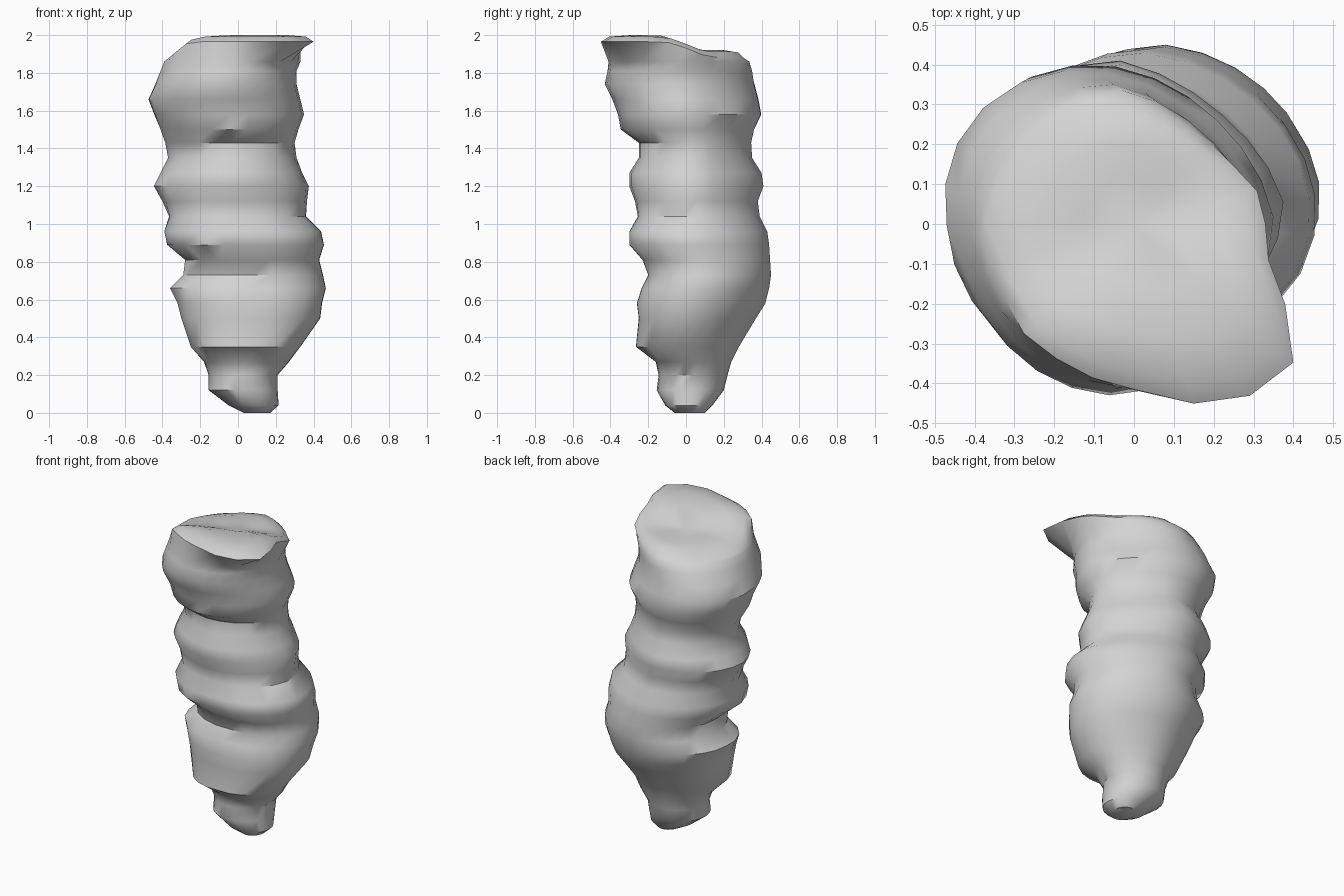
import bpy, bmesh, math

SEG = 24

# Body rings: height, left, right, front, back
RINGS = [
    (0.00, 0.03, 0.17, -0.06, 0.10),
    (0.04, -0.05, 0.215, -0.11, 0.14),
    (0.12, -0.155, 0.21, -0.155, 0.20),
    (0.20, -0.155, 0.21, -0.145, 0.22),
    (0.27, -0.18, 0.27, -0.16, 0.24),
    (0.35, -0.25, 0.33, -0.265, 0.28),
    (0.50, -0.30, 0.435, -0.25, 0.37),
    (0.58, -0.32, 0.445, -0.26, 0.42),
    (0.66, -0.36, 0.465, -0.235, 0.44),
    (0.73, -0.29, 0.45, -0.20, 0.45),
    (0.81, -0.28, 0.43, -0.23, 0.445),
    (0.89, -0.375, 0.455, -0.30, 0.44),
    (0.96, -0.39, 0.44, -0.30, 0.43),
    (1.04, -0.365, 0.36, -0.255, 0.39),
    (1.12, -0.40, 0.365, -0.27, 0.38),
    (1.20, -0.445, 0.375, -0.30, 0.41),
    (1.27, -0.41, 0.34, -0.30, 0.40),
    (1.35, -0.37, 0.31, -0.25, 0.35),
    (1.43, -0.385, 0.30, -0.25, 0.345),
    (1.50, -0.41, 0.32, -0.345, 0.36),
    (1.58, -0.44, 0.35, -0.36, 0.395),
    (1.66, -0.47, 0.33, -0.39, 0.38),
    (1.74, -0.435, 0.31, -0.43, 0.36),
    (1.81, -0.41, 0.31, -0.415, 0.35),
    (1.86, -0.39, 0.33, -0.41, 0.335),
]

# Cap outline: radius every 15 degrees, with the lip at the front right
CAP = [0.33, 0.32, 0.29, 0.28, 0.28, 0.29, 0.31, 0.32, 0.33, 0.33, 0.34, 0.36,
       0.375, 0.375, 0.375, 0.39, 0.39, 0.40, 0.415, 0.475, 0.52, 0.53, 0.43, 0.35]
CAP_TURN = {19: 3.4, 20: 4, 21: 4, 22: 2}  # lip corner, in degrees


def smooth(t):
    t = max(0.0, min(1.0, t))
    return t * t * (3 - 2 * t)


def cap_height(x, y):
    """Cap surface, raised toward the front right, sinking toward the back left."""
    return (1.92 + 0.08 * smooth((0.05 - y + 0.35 * x) / 0.3)
            - 0.03 * smooth((y - x - 0.2) / 0.3))


bm = bmesh.new()
loops = []
for z, x0, x1, y0, y1 in RINGS:
    # how far each diagonal of the section departs from an ellipse
    upper = smooth((z - 1.3) / 0.3)
    middle = smooth((z - 0.98) / 0.2) * (1 - upper)
    lower = smooth((z - 0.2) / 0.15) * (1 - upper - middle)
    top = smooth((z - 1.72) / 0.14)
    back_right = -0.09 * upper - 0.12 * middle - 0.06 * lower
    back_left = 0.09 * upper - 0.09 * top
    front_left = -0.03 * upper - 0.04 * middle + 0.07 * lower
    front_right = 0.06 * lower
    loop = []
    for i in range(SEG):
        a = 2 * math.pi * i / SEG
        c, s = math.cos(a), math.sin(a)
        if s > 0:
            bulge = back_right if c > 0 else back_left
        else:
            bulge = front_right if c > 0 else front_left
        k = 1 + bulge * abs(math.sin(2 * a))
        loop.append(bm.verts.new(((x0 + x1) / 2 + k * c * (x1 - x0) / 2,
                                  (y0 + y1) / 2 + k * s * (y1 - y0) / 2, z)))
    loops.append(loop)

# Tilted cap: overhanging lip at the front right, rounded edge elsewhere
for scale, drop in ((1.0, 0.035), (0.9, 0.008), (0.65, 0.0), (0.35, 0.0)):
    loop = []
    for i, r in enumerate(CAP):
        a = 2 * math.pi * i / SEG + math.radians(CAP_TURN.get(i, 0))
        x, y = scale * r * math.cos(a), scale * r * math.sin(a)
        loop.append(bm.verts.new((x, y, max(1.87, cap_height(x, y) - drop))))
    loops.append(loop)

for low, high in zip(loops, loops[1:]):
    for i in range(SEG):
        j = (i + 1) % SEG
        bm.faces.new((low[i], low[j], high[j], high[i]))
bm.faces.new(loops[0][::-1])
centre = bm.verts.new((0, 0, cap_height(0, 0)))
for i in range(SEG):
    bm.faces.new((loops[-1][i], loops[-1][(i + 1) % SEG], centre))
bmesh.ops.recalc_face_normals(bm, faces=bm.faces)

mesh = bpy.data.meshes.new("lumpy_column")
bm.to_mesh(mesh)
bm.free()
column = bpy.data.objects.new("lumpy_column", mesh)
bpy.context.collection.objects.link(column)

# Single plain grey
grey = bpy.data.materials.new("light_grey")
grey.diffuse_color = (0.65, 0.65, 0.65, 1)
mesh.materials.append(grey)

bpy.context.view_layer.objects.active = column
column.select_set(True)
bpy.ops.object.shade_smooth_by_angle(angle=math.radians(42))
